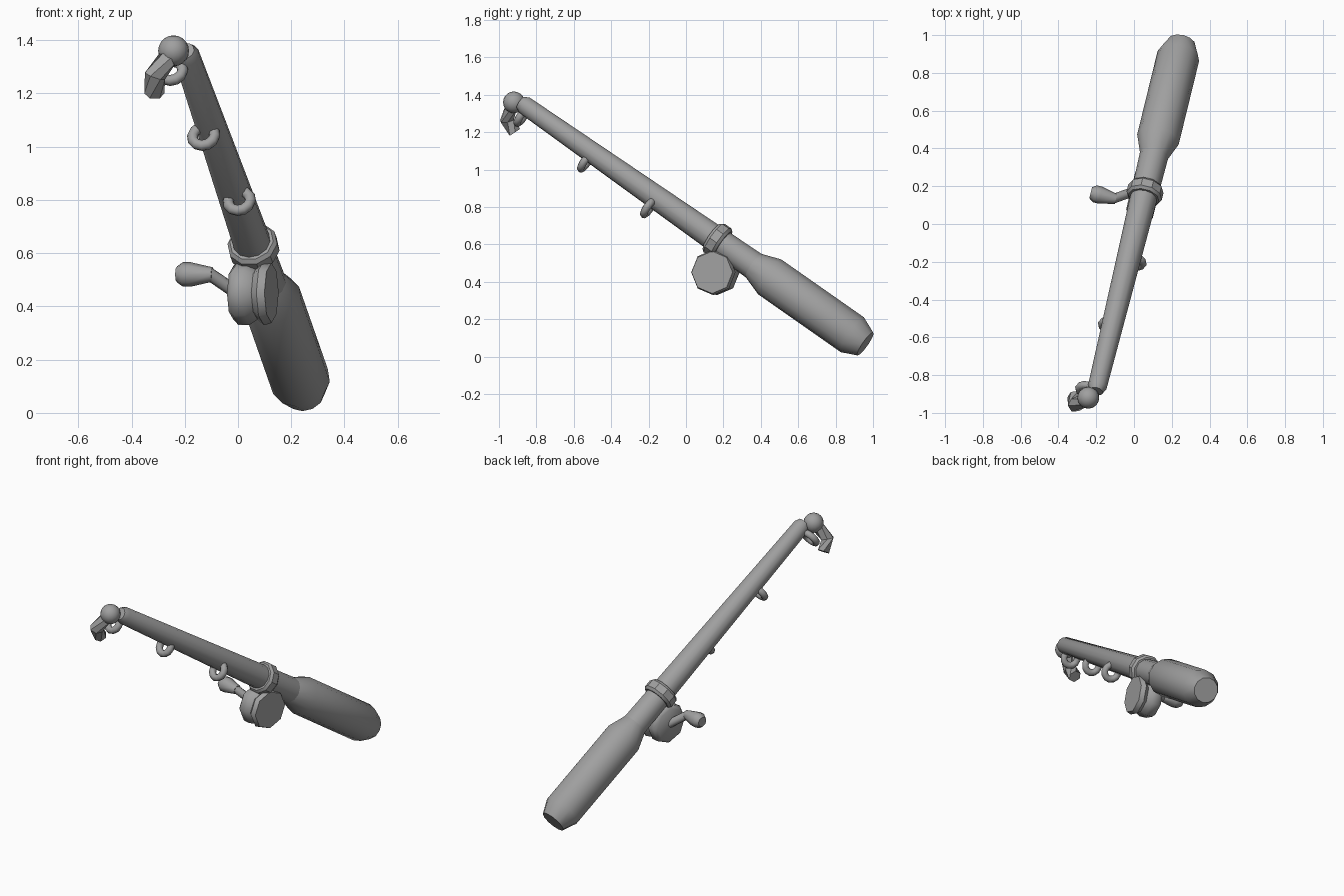
import bpy, bmesh, math
from mathutils import Vector

cube = bpy.data.objects.get("Cube")
if cube:
    bpy.data.objects.remove(cube, do_unlink=True)

grey = bpy.data.materials.new("mid_grey")
grey.use_nodes = True
COLOUR = (0.35, 0.35, 0.35, 1)
grey.diffuse_color = COLOUR
grey.node_tree.nodes["Principled BSDF"].inputs["Base Color"].default_value = COLOUR

# Rod frame: along runs from tip to butt, side is level, down points under the rod
ORIGIN = Vector((0.164, 0.6, 0.32))
ALONG = Vector((0.245, 1, -0.70)).normalized()
SIDE = ALONG.cross(Vector((0, 0, 1))).normalized()
DOWN = ALONG.cross(SIDE).normalized()
if DOWN.z > 0:
    DOWN.negate()


def finish(name, bm, angle):
    bmesh.ops.recalc_face_normals(bm, faces=bm.faces)
    mesh = bpy.data.meshes.new(name)
    bm.to_mesh(mesh)
    bm.free()
    mesh.materials.append(grey)
    obj = bpy.data.objects.new(name, mesh)
    bpy.context.collection.objects.link(obj)
    bpy.ops.object.select_all(action="DESELECT")
    obj.select_set(True)
    bpy.context.view_layer.objects.active = obj
    if angle:
        bpy.ops.object.shade_smooth_by_angle(angle=math.radians(angle))
    return obj


def sweep(name, rings, sides, angle=35, closed=False):
    """Skin circles given as (centre, axis, radius)."""
    bm = bmesh.new()
    loops = []
    for centre, axis, radius in rings:
        u = axis.cross(Vector((0, 0, 1))).normalized()
        v = u.cross(axis).normalized()
        loops.append([bm.verts.new(centre + radius * (u * math.cos(a) + v * math.sin(a)))
                      for a in (math.tau * i / sides for i in range(sides))])
    for a, b in zip(loops, loops[1:]):
        for i in range(sides):
            j = (i + 1) % sides
            bm.faces.new((a[i], a[j], b[j], b[i]))
    bm.faces.new(loops[0])
    bm.faces.new(loops[-1])
    return finish(name, bm, angle)


def lathe(name, origin, axis, profile, sides, angle=35):
    return sweep(name, [(origin + axis * t, axis, r) for t, r in profile], sides, angle)


def guide(name, t, shift):
    """Small line ring hanging under the rod."""
    bm = bmesh.new()
    centre = ORIGIN + ALONG * t + DOWN * 0.065 + SIDE * shift
    n, m = 12, 8
    grid = []
    for i in range(n):
        a = math.tau * i / n
        out = SIDE * math.cos(a) + DOWN * math.sin(a)
        grid.append([bm.verts.new(centre + out * (0.043 + 0.021 * math.cos(b)) + ALONG * 0.021 * math.sin(b))
                     for b in (math.tau * k / m for k in range(m))])
    for i in range(n):
        for k in range(m):
            p, q, l = grid[i], grid[(i + 1) % n], (k + 1) % m
            bm.faces.new((p[k], q[k], q[l], p[l]))
    finish(name, bm, 50)


# Rod, grip and collar
lathe("rod", ORIGIN, ALONG, [(-1.85, 0.036), (-1.82, 0.05), (-0.25, 0.077)], 12)
lathe("grip", ORIGIN, ALONG,
      [(-0.3, 0.075), (-0.19, 0.113), (0.36, 0.113), (0.447, 0.075)], 12)
lathe("collar", ORIGIN, ALONG,
      [(-0.575, 0.084), (-0.56, 0.096), (-0.515, 0.096), (-0.5, 0.084)], 10)

# Line guides
for label, t, shift in (("lower", -0.942, 0.036), ("middle", -1.376, -0.014), ("tip", -1.81, -0.05)):
    guide(label + "_line_guide", t, shift)

# Reel with a waist between its two flanges
REEL = Vector((0.054, 0.157, 0.451))
lathe("reel", REEL, SIDE,
      [(-0.074, 0.1), (-0.055, 0.12), (-0.01, 0.12), (0.02, 0.1), (0.045, 0.122), (0.074, 0.113)], 8, 50)

# Crank arm and knob
hub = REEL - SIDE * 0.06
elbow = Vector((-0.105, 0.135, 0.52))
crank = (elbow - hub).normalized()
lathe("crank_arm", hub, crank, [(0, 0.025), ((elbow - hub).length + 0.01, 0.025)], 8, 50)
lathe("crank_knob", elbow, -SIDE, [(-0.01, 0.027), (0.075, 0.046), (0.105, 0.046), (0.128, 0.03)], 8, 50)

# Tip ball
bm = bmesh.new()
bmesh.ops.create_uvsphere(bm, u_segments=16, v_segments=10, radius=0.058)
bmesh.ops.translate(bm, verts=bm.verts, vec=Vector((-0.242, -0.92, 1.36)))
finish("tip_ball", bm, 60)

# Bent hook below the ball
start, bend, end = Vector((-0.255, -0.93, 1.345)), Vector((-0.312, -0.958, 1.265)), Vector((-0.314, -0.915, 1.2))
d1, d2 = (bend - start).normalized(), (end - bend).normalized()
sweep("hook", [(start, d1, 0.036), (bend, (d1 + d2).normalized(), 0.04), (end, d2, 0.038)], 6, 0)
